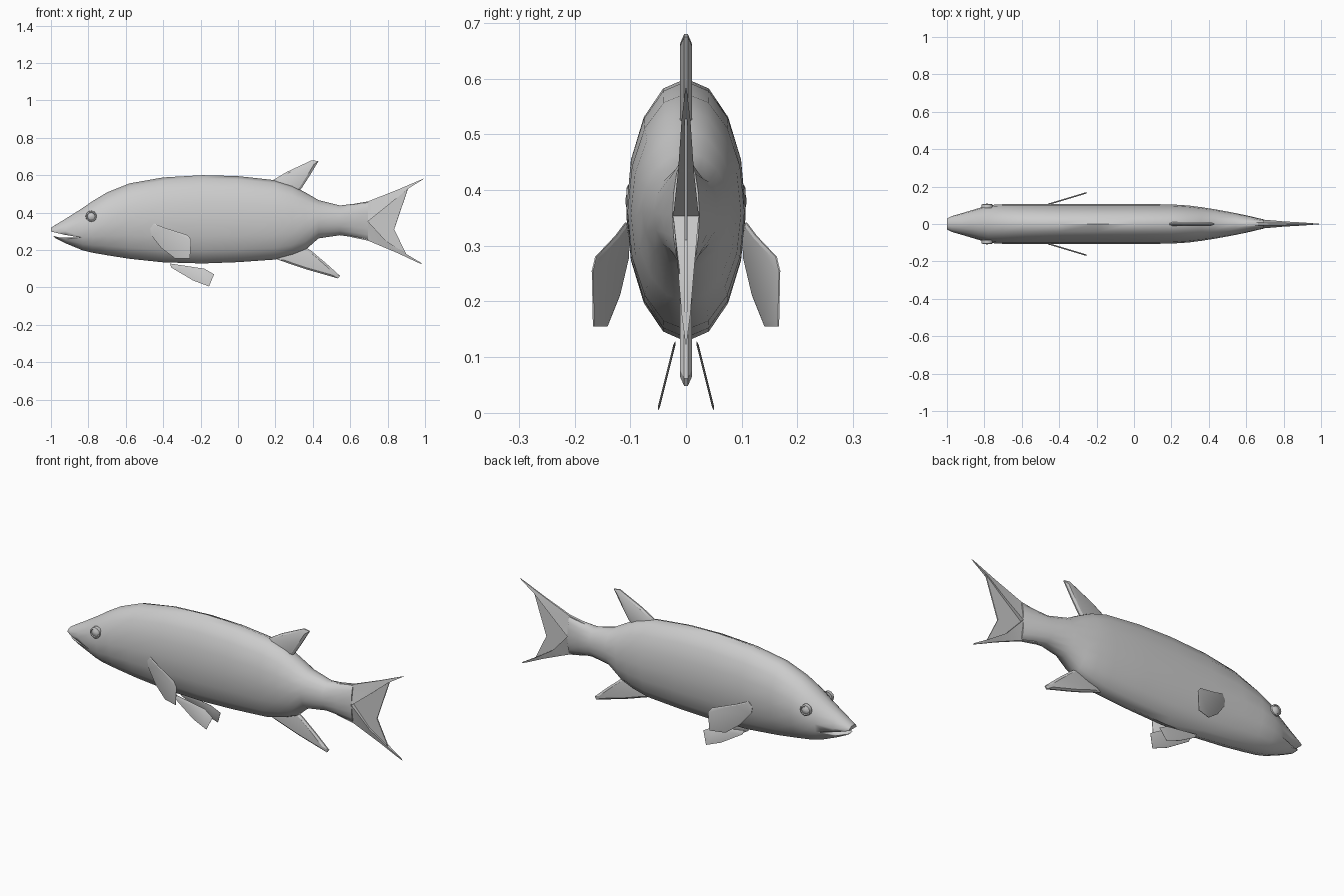
import bpy
import bmesh
import math

cube = bpy.data.objects.get("Cube")
if cube:
    bpy.data.objects.remove(cube, do_unlink=True)

grey = bpy.data.materials.new("plain grey")
grey.use_nodes = True
grey.diffuse_color = (0.6, 0.6, 0.6, 1)
grey.node_tree.nodes["Principled BSDF"].inputs["Base Color"].default_value = (0.6, 0.6, 0.6, 1)


def finish(name, bm, angle=35):
    """Turn a bmesh into a grey, smooth-shaded object."""
    bmesh.ops.recalc_face_normals(bm, faces=bm.faces)
    mesh = bpy.data.meshes.new(name)
    bm.to_mesh(mesh)
    bm.free()
    mesh.materials.append(grey)
    ob = bpy.data.objects.new(name, mesh)
    bpy.context.collection.objects.link(ob)
    bpy.ops.object.select_all(action='DESELECT')
    ob.select_set(True)
    bpy.context.view_layer.objects.active = ob
    bpy.ops.object.shade_smooth_by_angle(angle=math.radians(angle))
    return ob


def loft(name, rings, angle=35):
    """Skin equal-length rings of points and cap both ends."""
    bm = bmesh.new()
    vs = [[bm.verts.new(p) for p in ring] for ring in rings]
    n = len(vs[0])
    for a, b in zip(vs, vs[1:]):
        for i in range(n):
            j = (i + 1) % n
            bm.faces.new((a[i], a[j], b[j], b[i]))
    bm.faces.new(vs[0])
    bm.faces.new(vs[-1])
    return finish(name, bm, angle)


def fin(name, outline, thick, side=lambda x, z: 0.0, sign=1, inset=0.8):
    """Thin lens-shaped blade from an (x, z) outline; side gives its y offset."""
    cx = sum(p[0] for p in outline) / len(outline)
    cz = sum(p[1] for p in outline) / len(outline)
    rings = []
    for k, t in ((inset, -thick), (1, -thick * 0.3), (1, thick * 0.3), (inset, thick)):
        ring = []
        for x, z in outline:
            px, pz = cx + (x - cx) * k, cz + (z - cz) * k
            ring.append((px, sign * (side(px, pz) + t), pz))
        rings.append(ring)
    return loft(name, rings, 25)


# Body: x, top z, bottom z, half width
stations = [
    (-1.0, 0.318, 0.285, 0.030), (-0.975, 0.335, 0.262, 0.042),
    (-0.92, 0.368, 0.235, 0.058), (-0.83, 0.425, 0.198, 0.085),
    (-0.78, 0.46, 0.186, 0.101), (-0.70, 0.508, 0.172, 0.106),
    (-0.58, 0.556, 0.153, 0.107), (-0.40, 0.588, 0.134, 0.107),
    (-0.19, 0.60, 0.128, 0.107), (0.0, 0.595, 0.135, 0.107),
    (0.20, 0.573, 0.149, 0.105), (0.29, 0.545, 0.172, 0.099),
    (0.36, 0.508, 0.20, 0.090), (0.43, 0.467, 0.262, 0.079),
    (0.545, 0.438, 0.279, 0.058), (0.62, 0.447, 0.268, 0.042),
    (0.695, 0.46, 0.25, 0.024),
]
SIDES = 16
body = loft("body", [
    [(x, w * math.sin(2 * math.pi * i / SIDES),
      (top + low) / 2 + (top - low) / 2 * math.cos(2 * math.pi * i / SIDES))
     for i in range(SIDES)] for x, top, low, w in stations], 45)

# Open mouth, cut with a wedge
wedge = loft("mouth_cutter", [
    [(-1.03, y, 0.306), (-0.93, y, 0.282), (-0.85, y, 0.268), (-0.95, y, 0.266), (-1.03, y, 0.286)]
    for y in (-0.2, 0.2)])
wedge.hide_render = True
cut = body.modifiers.new("mouth", 'BOOLEAN')
cut.object = wedge
cut.solver = 'EXACT'
bpy.context.view_layer.objects.active = body
bpy.ops.object.modifier_apply(modifier="mouth")
bpy.data.objects.remove(wedge, do_unlink=True)

# Tail lobes: x and z of outer edge, x and z of inner edge, inner half width
upper = [(0.60, 0.442, 0.60, 0.353, 0.034), (0.695, 0.46, 0.695, 0.353, 0.023),
         (0.85, 0.521, 0.80, 0.437, 0.014), (0.96, 0.568, 0.905, 0.525, 0.008),
         (0.995, 0.583, 0.985, 0.575, 0.002)]
lower = [(0.60, 0.27, 0.60, 0.353, 0.034), (0.695, 0.25, 0.695, 0.353, 0.023),
         (0.85, 0.185, 0.79, 0.25, 0.014), (0.95, 0.138, 0.90, 0.178, 0.008),
         (0.985, 0.123, 0.978, 0.132, 0.002)]
for name, rows in (("upper_tail_lobe", upper), ("lower_tail_lobe", lower)):
    loft(name, [[(xo, -w * 0.25, zo), (xo, w * 0.25, zo), (xi, w, zi), (xi, -w, zi)]
                for xo, zo, xi, zi, w in rows], 30)

# Thin web between the lobes
fin("tail_web", [(0.68, 0.353), (0.80, 0.45), (0.91, 0.53), (0.835, 0.31), (0.90, 0.178), (0.79, 0.24)],
    0.003, inset=0.97)

# Back and belly fins
fin("dorsal_fin", [(0.17, 0.54), (0.19, 0.575), (0.26, 0.617), (0.395, 0.68), (0.43, 0.675),
                   (0.385, 0.60), (0.34, 0.53), (0.30, 0.49)], 0.011)
fin("anal_fin", [(0.19, 0.18), (0.21, 0.149), (0.36, 0.098), (0.535, 0.048), (0.545, 0.062),
                 (0.47, 0.13), (0.39, 0.197), (0.34, 0.23)], 0.011)

# Paired fins and eyes
for label, sign in (("left", -1), ("right", 1)):
    s = -sign  # the front faces -y
    fin("pectoral_fin_" + label,
        [(-0.47, 0.315), (-0.45, 0.342), (-0.39, 0.318), (-0.27, 0.28), (-0.25, 0.255),
         (-0.257, 0.155), (-0.337, 0.155), (-0.41, 0.21), (-0.465, 0.28)],
        0.004, lambda x, z: 0.105 + 0.3 * (x + 0.46), s, 0.9)
    fin("pelvic_fin_" + label,
        [(-0.365, 0.128), (-0.355, 0.105), (-0.24, 0.037), (-0.155, 0.005), (-0.128, 0.07), (-0.18, 0.10)],
        0.002, lambda x, z: 0.02 + 0.25 * (0.125 - z), s, 0.9)
    # Eye: a raised rim around a domed ball
    rim = [(0.030, 0.085), (0.029, 0.104), (0.023, 0.107), (0.020, 0.103), (0.012, 0.107), (0.002, 0.109)]
    loft("eye_" + label, [
        [(-0.785 + r * math.cos(2 * math.pi * i / 12), s * y, 0.38 + r * math.sin(2 * math.pi * i / 12))
         for i in range(12)] for r, y in rim], 40)
